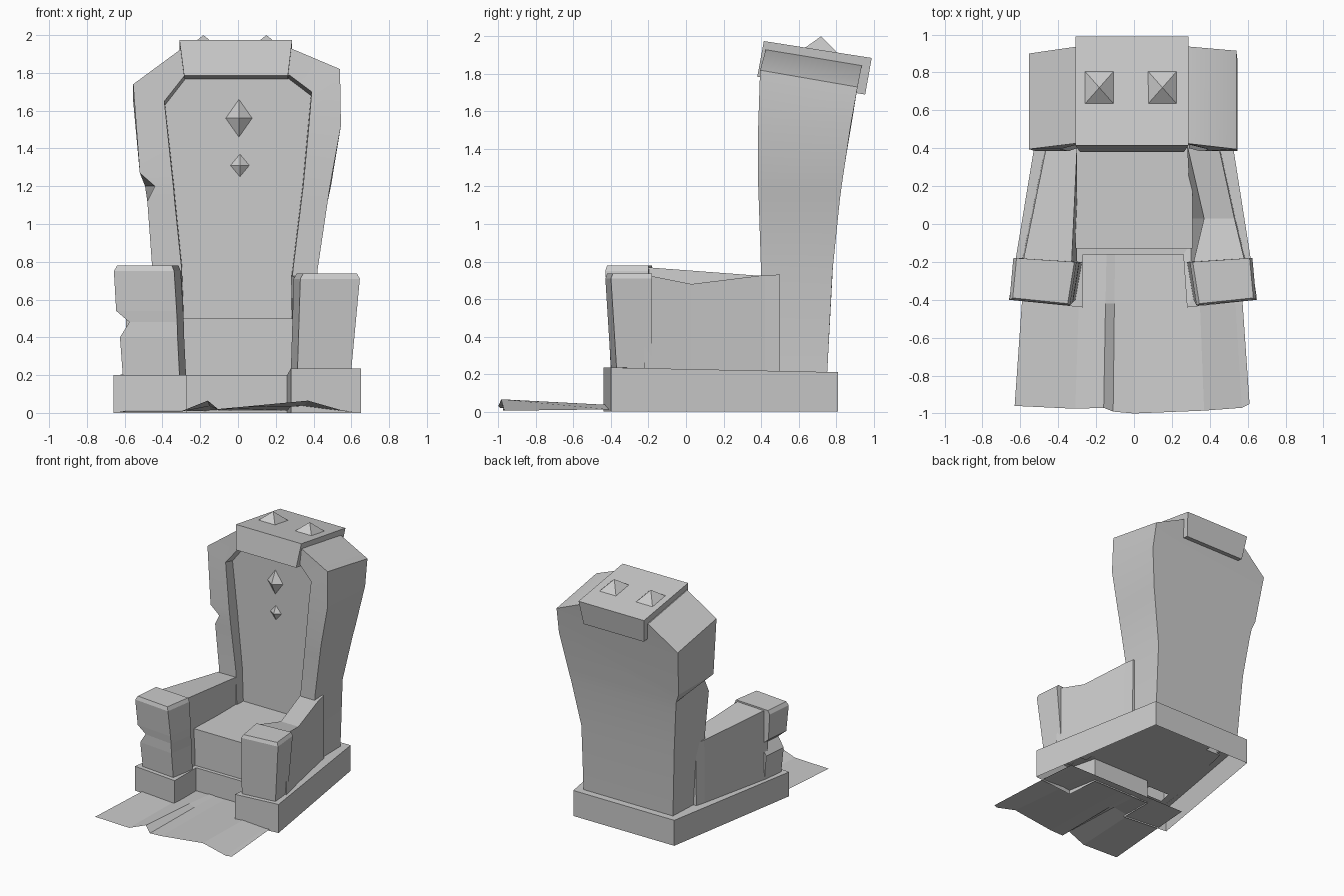
import bpy, bmesh, math
from mathutils import Vector

if "Cube" in bpy.data.objects:
    bpy.data.objects.remove(bpy.data.objects["Cube"], do_unlink=True)

# Single stone colour
stone = bpy.data.materials.new("grey_stone")
stone.use_nodes = True
COLOR = (0.6, 0.6, 0.6, 1)
stone.diffuse_color = COLOR
stone.node_tree.nodes["Principled BSDF"].inputs["Base Color"].default_value = COLOR


def build(name, verts, faces):
    mesh = bpy.data.meshes.new(name)
    mesh.from_pydata(verts, [], faces)
    bm = bmesh.new()
    bm.from_mesh(mesh)
    bmesh.ops.recalc_face_normals(bm, faces=bm.faces)
    bm.to_mesh(mesh)
    bm.free()
    mesh.materials.append(stone)
    obj = bpy.data.objects.new(name, mesh)
    bpy.context.collection.objects.link(obj)
    return obj


def loft(name, rings, start=True, end=True, closed=True):
    """Skin equal-sized rings of points, with optional end caps."""
    n = len(rings[0])
    verts = [p for ring in rings for p in ring]
    faces = []
    for r in range(len(rings) - 1):
        for i in range(n if closed else n - 1):
            j = (i + 1) % n
            faces.append((r * n + i, r * n + j, (r + 1) * n + j, (r + 1) * n + i))
    if start:
        faces.append(tuple(range(n)))
    if end:
        faces.append(tuple(range(len(verts) - n, len(verts))))
    return build(name, verts, faces)


def gem(name, center, u, v, tip):
    c, u, v = Vector(center), Vector(u), Vector(v)
    build(name, [c + u, c + v, c - u, c - v, c + Vector(tip)],
          [(0, 1, 4), (1, 2, 4), (2, 3, 4), (3, 0, 4)])


# Plinth: walls plus a ledge, open underneath
outer = [(-.66, -.4, .2), (-.27, -.44, .2), (-.27, -.16, .2), (.26, -.16, .2),
         (.28, -.44, .235), (.65, -.4, .235), (.46, .81, .21), (-.46, .81, .21)]
ledge = [(-.55, -.33), (-.34, -.33), (-.34, -.05), (.34, -.05),
         (.34, -.33), (.55, -.33), (.38, .7), (-.38, .7)]
loft("plinth", [[(x, y, 0) for x, y, z in outer], outer,
                [(x, y, o[2]) for (x, y), o in zip(ledge, outer)]],
     start=False, end=False)

# Seat block
loft("seat", [[(-.31, y, .2), (.31, y, .2), (.31, y, .5), (-.31, y, .5)]
              for y in (-.13, .6)])

# Backrest: outlines run from the bottom up, left and right halves paired
side_a = [(-.42, .2), (-.455, .78), (-.48, 1.12), (-.44, 1.2),
          (-.52, 1.27), (-.555, 1.74), (-.31, 1.92)]
side_b = [(.42, .2), (.42, .75), (.475, 1.12), (.487, 1.2),
          (.545, 1.52), (.54, 1.82), (.28, 1.93)]
panel_a = [(-.28, .2), (-.3, .78), (-.335, 1.12), (-.342, 1.2),
           (-.35, 1.27), (-.39, 1.65), (-.28, 1.79)]
panel_b = [(.28, .2), (.29, .75), (.335, 1.12), (.345, 1.2),
           (.375, 1.52), (.39, 1.7), (.27, 1.79)]
front_y = [.4, .4, .388, .385, .385, .395, .425]
drop = [0, 0, 0, 0, 0, .09, .085]


def ring(a, b, place):
    pts = [place(i, x, z) for i, (x, z) in enumerate(a)]
    return pts + [place(i, x, z) for i, (x, z) in enumerate(b)][::-1]


def back_point(i, x, z):
    if i == 3:
        x = math.copysign(.492, x)
    z -= drop[i]
    return (x * (.97 if i < 2 else 1), .75 + .055 * z * z, z)


rear = ring(side_a, side_b, back_point)
frame = ring(side_a, side_b, lambda i, x, z: (x, front_y[i], z))
lip = ring(panel_a, panel_b, lambda i, x, z: (x, front_y[i], z))
recess = ring(panel_a, panel_b,
              lambda i, x, z: (x * .99, .48, z - (.02 if i > 4 else 0)))
n = len(rear)
faces = []
for r in range(3):
    for i in range(n - 1):
        faces.append((r * n + i, r * n + i + 1, (r + 1) * n + i + 1, (r + 1) * n + i))
for base in (0, 3 * n):
    for i in range(n // 2 - 1):
        faces.append((base + i, base + i + 1, base + n - 2 - i, base + n - 1 - i))
backrest = build("backrest", rear + frame + lip + recess, faces)

# Slanted head block, narrower below
profile = [(.415, 1.975, 1), (.99, 1.885, 1), (.955, 1.69, .92), (.38, 1.785, .92)]
loft("head_block", [[(x * t, y, z) for y, z, t in profile] for x in (-.31, .287)])


# Arms: cross-sections running from front to back
def arm(name, stations):
    loft(name, [[(inner_low, y, .2), (inner_top, y, top), (out, y, top), (out * 1.01, y, .2)]
                for y, inner_low, inner_top, out, top in stations])


arm("right_arm", [(-.22, -.3, -.33, -.59, .77), (.42, -.3, -.3, -.46, .722),
                  (.5, -.3, -.3, -.44, .72)])
arm("left_arm", [(-.22, .3, .31, .59, .73), (.03, .3, .37, .53, .68),
                 (.42, .3, .28, .445, .728), (.5, .3, .28, .43, .73)])


# Arm posts: footprints stacked upward, with chipped outer edge on one
def post(name, side, levels):
    rings = []
    for z, out, inn, lean in levels:
        rings.append([(side * out, -.37 - lean, z), (side * inn, -.40 - lean, z),
                      (side * (inn - .035), -.2, z), (side * (out - .02), -.18, z)])
    loft(name, rings, start=False)


post("right_post", -1, [(.2, .61, .31, 0), (.4, .625, .32, .01), (.48, .575, .322, .012),
                        (.54, .645, .325, .015), (.75, .657, .338, .03), (.78, .64, .35, .02)])
post("left_post", 1, [(.23, .6, .315, 0), (.71, .645, .33, .03), (.737, .63, .345, .02)])

# Gems on the panel and on top of the head block
gem("large_panel_gem", (.005, .479, 1.56), (.07, 0, 0), (0, 0, .1), (0, -.05, 0))
gem("small_panel_gem", (.01, .479, 1.31), (.05, 0, 0), (0, 0, .06), (0, -.03, 0))
for label, x in (("right", -.183), ("left", .15)):
    gem(label + "_head_gem", (x, .72, 1.927), (.075, .085, -.013),
        (-.075, .085, -.013), (0, 0, .073))

# Rippled rug in front of and under the plinth
edge = [(-.63, -.96, .005), (-.31, -.975, .005), (-.16, -.97, .065), (-.11, -.99, .02),
        (0, -1, .03), (.37, -.985, .065), (.57, -.97, .008), (.61, -.95, .005)]
loft("rug", [edge,
             [(x * .94, -.42, .01 + z * .4) for x, y, z in edge],
             [(x * .9, -.1, .01) for x, y, z in edge]],
     start=False, end=False, closed=False)

# Smooth the curved back while keeping edges sharp
bpy.ops.object.select_all(action='DESELECT')
backrest.select_set(True)
bpy.context.view_layer.objects.active = backrest
bpy.ops.object.shade_smooth_by_angle(angle=math.radians(25))
